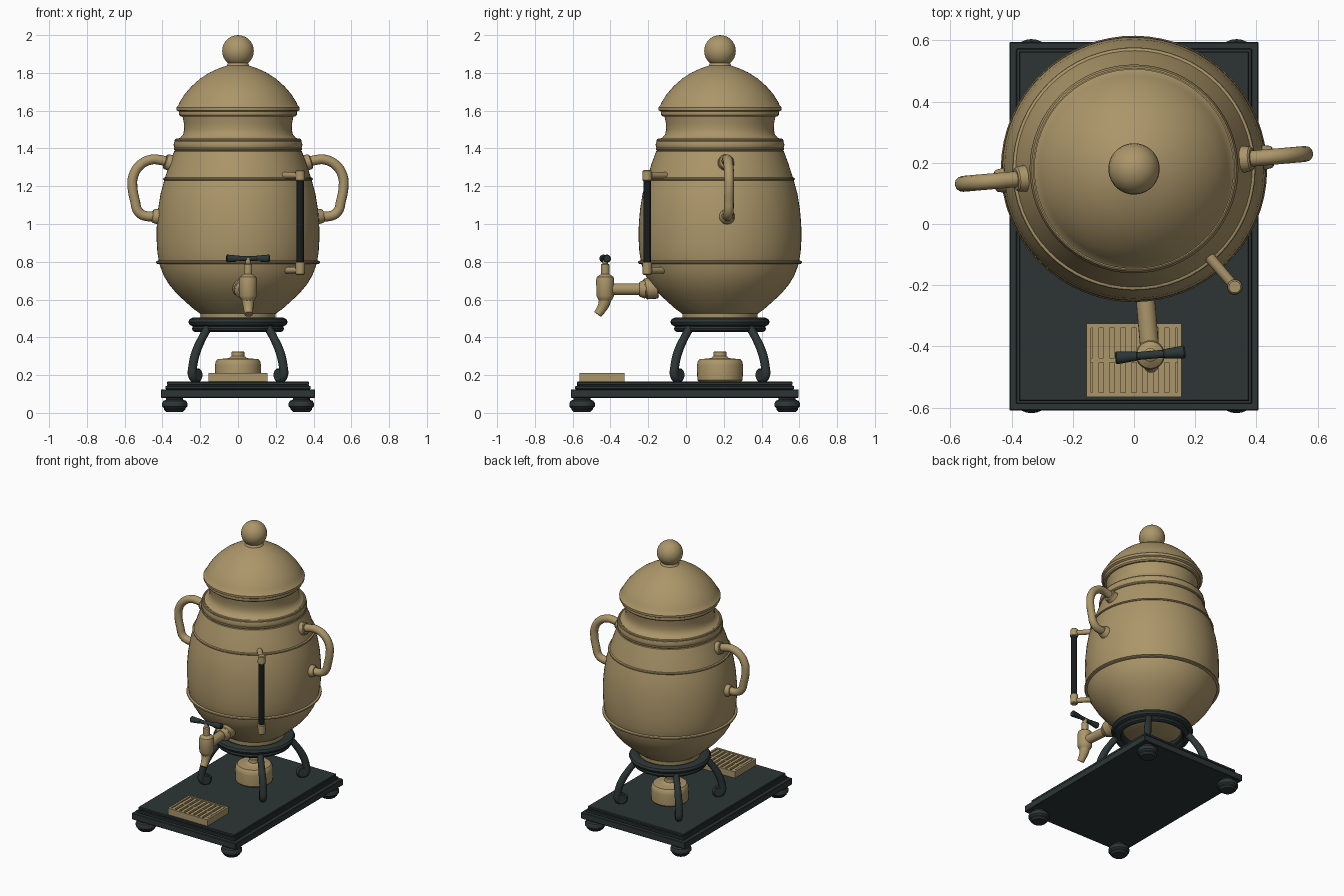
import bpy, bmesh, math
from mathutils import Matrix, Vector

if "Cube" in bpy.data.objects:
    bpy.data.objects.remove(bpy.data.objects["Cube"])


def material(name, rgb):
    m = bpy.data.materials.new(name)
    m.diffuse_color = (*rgb, 1)
    m.use_nodes = True
    m.node_tree.nodes["Principled BSDF"].inputs["Base Color"].default_value = m.diffuse_color
    return m


BRASS = material("brass", (0.41, 0.305, 0.142))
IRON = material("dark iron", (0.026, 0.036, 0.036))
BLACK = material("black glass", (0.010, 0.012, 0.012))

AXIS = Matrix.Translation((0, 0.18, 0))
URN = AXIS @ Matrix.Rotation(math.radians(5), 4, 'Z')   # urn is turned slightly on its stand


def finish(name, bm, mat, matrix):
    bmesh.ops.remove_doubles(bm, verts=bm.verts, dist=1e-5)
    bmesh.ops.recalc_face_normals(bm, faces=bm.faces)
    me = bpy.data.meshes.new(name)
    bm.to_mesh(me)
    bm.free()
    me.materials.append(mat)
    ob = bpy.data.objects.new(name, me)
    ob.matrix_world = matrix
    bpy.context.collection.objects.link(ob)
    return ob


def lathe(name, profile, mat, matrix=Matrix(), segs=32):
    """Spin (radius, height) points round z."""
    bm = bmesh.new()
    vs = [bm.verts.new((r, 0, z)) for r, z in profile]
    es = [bm.edges.new(p) for p in zip(vs, vs[1:])]
    bmesh.ops.spin(bm, geom=vs + es, axis=(0, 0, 1), cent=(0, 0, 0),
                   angle=math.tau, steps=segs, use_duplicate=False)
    return finish(name, bm, mat, matrix)


def along(a, b):
    d = Vector(b) - Vector(a)
    return Matrix.Translation(a) @ d.to_track_quat('Z', 'Y').to_matrix().to_4x4(), d.length


def rod(name, a, b, r0, r1, mat, matrix=URN, bevel=0.005, segs=20):
    """Turned pin from a to b with softened ends."""
    m, n = along(a, b)
    prof = [(0, 0), (r0 - bevel, 0), (r0, bevel), (r1, n - bevel), (r1 - bevel, n), (0, n)]
    return lathe(name, prof, mat, matrix @ m, segs)


def ring(name, r, z, tube_r, tube_z, mat, matrix=URN, segs=64):
    prof = [(r + tube_r * math.cos(i * math.tau / 10), z + tube_z * math.sin(i * math.tau / 10))
            for i in range(11)]
    return lathe(name, prof, mat, matrix, segs)


def tube(name, pts, radius, mat, matrix, scales=None):
    """Bent bar: smooth curve through the points, turned into a mesh."""
    cu = bpy.data.curves.new(name, 'CURVE')
    cu.dimensions = '3D'
    cu.bevel_depth, cu.bevel_resolution, cu.use_fill_caps = radius, 4, True
    sp = cu.splines.new('BEZIER')
    sp.resolution_u = 6
    sp.bezier_points.add(len(pts) - 1)
    for i, (bp, p) in enumerate(zip(sp.bezier_points, pts)):
        bp.co = p
        bp.handle_left_type = bp.handle_right_type = 'AUTO'
        bp.radius = scales[i] if scales else 1
    tmp = bpy.data.objects.new(name + "_path", cu)
    bpy.context.collection.objects.link(tmp)
    dg = bpy.context.evaluated_depsgraph_get()
    me = bpy.data.meshes.new_from_object(tmp.evaluated_get(dg))
    bpy.data.objects.remove(tmp)
    bm = bmesh.new()
    bm.from_mesh(me)
    return finish(name, bm, mat, matrix)


def box(name, x0, x1, y0, y1, z0, z1, mat, bevel=0):
    bm = bmesh.new()
    bmesh.ops.create_cube(bm, size=1)
    for v in bm.verts:
        v.co = ((x0 + x1) / 2 + v.co.x * (x1 - x0), (y0 + y1) / 2 + v.co.y * (y1 - y0),
                (z0 + z1) / 2 + v.co.z * (z1 - z0))
    if bevel:
        bmesh.ops.bevel(bm, geom=bm.edges[:], offset=bevel, segments=1, affect='EDGES')
    return finish(name, bm, mat, Matrix())


# Stepped base and bun feet
CY = -0.007
for i, (hx, hy, z0, z1) in enumerate([(0.407, 0.602, 0.08, 0.125), (0.385, 0.58, 0.125, 0.143),
                                      (0.376, 0.571, 0.143, 0.148), (0.376, 0.571, 0.148, 0.165)]):
    box(f"base_step_{i}", -hx, hx, CY - hy, CY + hy, z0, z1, IRON, 0.003 if i != 2 else 0)
FOOT = [(0, 0.006), (0.045, 0.006), (0.057, 0.018), (0.057, 0.024), (0.067, 0.034),
        (0.068, 0.05), (0.06, 0.064), (0.045, 0.07), (0.045, 0.082), (0, 0.082)]
for sx in (-1, 1):
    for sy in (-1, 1):
        lathe("base_foot", FOOT, IRON, Matrix.Translation((sx * 0.335, CY + sy * 0.543, 0)), 24)

# Stand: double ring on four scrolled legs
ring("stand_ring_upper", 0.225, 0.481, 0.038, 0.026, IRON)
ring("stand_ring_lower", 0.222, 0.446, 0.022, 0.018, IRON)
LEG = [(0.225, 0.45), (0.265, 0.40), (0.315, 0.32), (0.34, 0.24), (0.342, 0.20),
       (0.325, 0.178), (0.30, 0.182), (0.292, 0.205), (0.308, 0.22)]
for i in range(4):
    turn = AXIS @ Matrix.Rotation(math.radians(45 + 90 * i), 4, 'Z')
    tube("stand_leg", [(r, 0, z) for r, z in LEG], 0.024, IRON, turn,
         [0.9, 0.9, 1, 1, 1, 0.8, 0.75, 0.75, 0.75])
    rod("leg_scroll", (0.317, -0.02, 0.2), (0.317, 0.02, 0.2), 0.036, 0.036, IRON, turn)

# Burner under the urn
lathe("burner", [(0, 0.165), (0.11, 0.165), (0.12, 0.175), (0.122, 0.25), (0.118, 0.272),
                 (0.108, 0.285), (0.06, 0.288), (0.045, 0.292), (0.035, 0.30), (0.033, 0.322),
                 (0.028, 0.326), (0, 0.326)], BRASS, AXIS, 40)

# Drip tray with slotted top
TX, TY0, TY1 = 0.155, -0.565, -0.325
box("tray_floor", -TX, TX, TY0, TY1, 0.165, 0.185, BRASS)
for s in (-1, 1):
    xa, xb = sorted((s * TX, s * (TX - 0.014)))
    box("tray_side", xa, xb, TY0, TY1, 0.165, 0.21, BRASS)
box("tray_front", -TX, TX, TY0, TY0 + 0.014, 0.165, 0.21, BRASS)
box("tray_back", -TX, TX, TY1 - 0.014, TY1, 0.165, 0.21, BRASS)
box("tray_crossbar", -TX, TX, -0.452, -0.438, 0.18, 0.205, BRASS)
for i in range(8):
    x = -0.125 + i * 0.25 / 7
    box("tray_slat", x - 0.01, x + 0.01, TY0 + 0.01, TY1 - 0.01, 0.18, 0.207, BRASS)

# Urn body with collar and neck
BODY = [(0, 0.47), (0.17, 0.475), (0.197, 0.49), (0.2, 0.525), (0.235, 0.55), (0.28, 0.59), (0.325, 0.632),
        (0.365, 0.68), (0.395, 0.73), (0.417, 0.79), (0.427, 0.85), (0.431, 0.92), (0.43, 1.0),
        (0.423, 1.08), (0.41, 1.16), (0.388, 1.24), (0.362, 1.32), (0.338, 1.385), (0.33, 1.39)]
lathe("urn_body", BODY, BRASS, URN, 64)
lathe("urn_neck", [(0.325, 1.385), (0.336, 1.40), (0.341, 1.42), (0.336, 1.438), (0.322, 1.448),
                   (0.304, 1.458), (0.29, 1.475), (0.285, 1.50), (0.286, 1.53), (0.295, 1.575),
                   (0.28, 1.58)], BRASS, URN, 64)
ring("collar_bead", 0.328, 1.397, 0.012, 0.01, BRASS)
ring("collar_top_bead", 0.326, 1.442, 0.01, 0.01, BRASS)
ring("lower_band", 0.422, 0.797, 0.013, 0.009, BRASS)
ring("upper_band", 0.387, 1.238, 0.010, 0.008, BRASS)

# Domed lid and ball knob
lathe("lid", [(0, 1.57), (0.305, 1.57), (0.312, 1.578), (0.312, 1.595), (0.325, 1.602),
              (0.326, 1.618), (0.318, 1.625), (0.305, 1.652), (0.28, 1.69), (0.245, 1.73),
              (0.2, 1.77), (0.15, 1.802), (0.1, 1.825), (0.06, 1.838), (0.055, 1.85),
              (0.046, 1.856), (0.044, 1.87), (0, 1.87)], BRASS, URN, 64)
lathe("lid_knob", [(0.084 * math.sin(i * math.pi / 14), 1.916 - 0.084 * math.cos(i * math.pi / 14))
                   for i in range(15)], BRASS, URN)

# Side handles with round mounts
HANDLE = [(0.36, 1.325), (0.41, 1.338), (0.46, 1.341), (0.52, 1.312), (0.556, 1.255), (0.561, 1.20),
          (0.547, 1.12), (0.531, 1.068), (0.50, 1.045), (0.43, 1.042), (0.41, 1.042)]
for s in (-1, 1):
    tube("handle", [(s * x, 0, z) for x, z in HANDLE], 0.026, BRASS, URN)
    rod("handle_mount_upper", (s * 0.335, 0, 1.316), (s * 0.388, 0, 1.332), 0.046, 0.04, BRASS)
    rod("handle_mount_lower", (s * 0.41, 0, 1.037), (s * 0.455, 0, 1.043), 0.043, 0.036, BRASS)

# Sight glass on two arms
GAUGE = URN @ Matrix.Rotation(math.radians(35.5), 4, 'Z')
GY = -0.507
rod("gauge_glass", (0, GY, 0.78), (0, GY, 1.25), 0.02, 0.02, BLACK, GAUGE)
rod("gauge_cap_upper", (0, GY, 1.228), (0, GY, 1.285), 0.026, 0.024, BRASS, GAUGE)
rod("gauge_cap_lower", (0, GY, 0.73), (0, GY, 0.80), 0.024, 0.026, BRASS, GAUGE)
rod("gauge_arm_upper", (0, GY, 1.257), (0, -0.36, 1.257), 0.016, 0.018, BRASS, GAUGE)
rod("gauge_arm_lower", (0, GY, 0.755), (0, -0.38, 0.755), 0.016, 0.018, BRASS, GAUGE)

# Tap: flange, pipe, valve, spout and cross handle
TY = -0.61
rod("tap_flange", (0, -0.335, 0.665), (0, -0.40, 0.655), 0.06, 0.055, BRASS)
rod("tap_collar", (0, -0.395, 0.655), (0, -0.43, 0.655), 0.05, 0.04, BRASS)
rod("tap_pipe", (0, -0.36, 0.655), (0, TY, 0.655), 0.031, 0.031, BRASS)
lathe("tap_valve", [(0, 0.585), (0.028, 0.588), (0.04, 0.605), (0.047, 0.62), (0.048, 0.705),
                    (0.044, 0.72), (0.03, 0.73), (0.022, 0.735), (0.022, 0.785), (0.014, 0.79),
                    (0.014, 0.82), (0, 0.82)], BRASS, URN @ Matrix.Translation((0, TY, 0)), 24)
tube("tap_spout", [(0, TY, 0.62), (0, TY - 0.004, 0.585), (0, TY - 0.02, 0.55), (0, TY - 0.04, 0.522)],
     0.03, BRASS, URN, [1.2, 1.05, 0.85, 0.75])
rod("tap_crossbar", (-0.06, TY, 0.817), (0.06, TY, 0.817), 0.013, 0.013, IRON)
for s in (-1, 1):
    rod("tap_grip", (s * 0.04, TY, 0.817), (s * 0.115, TY, 0.817), 0.015, 0.021, IRON)

# Smooth shading with crisp edges
bpy.ops.object.select_all(action='SELECT')
bpy.context.view_layer.objects.active = bpy.context.collection.objects[0]
bpy.ops.object.shade_smooth_by_angle(angle=math.radians(35))
